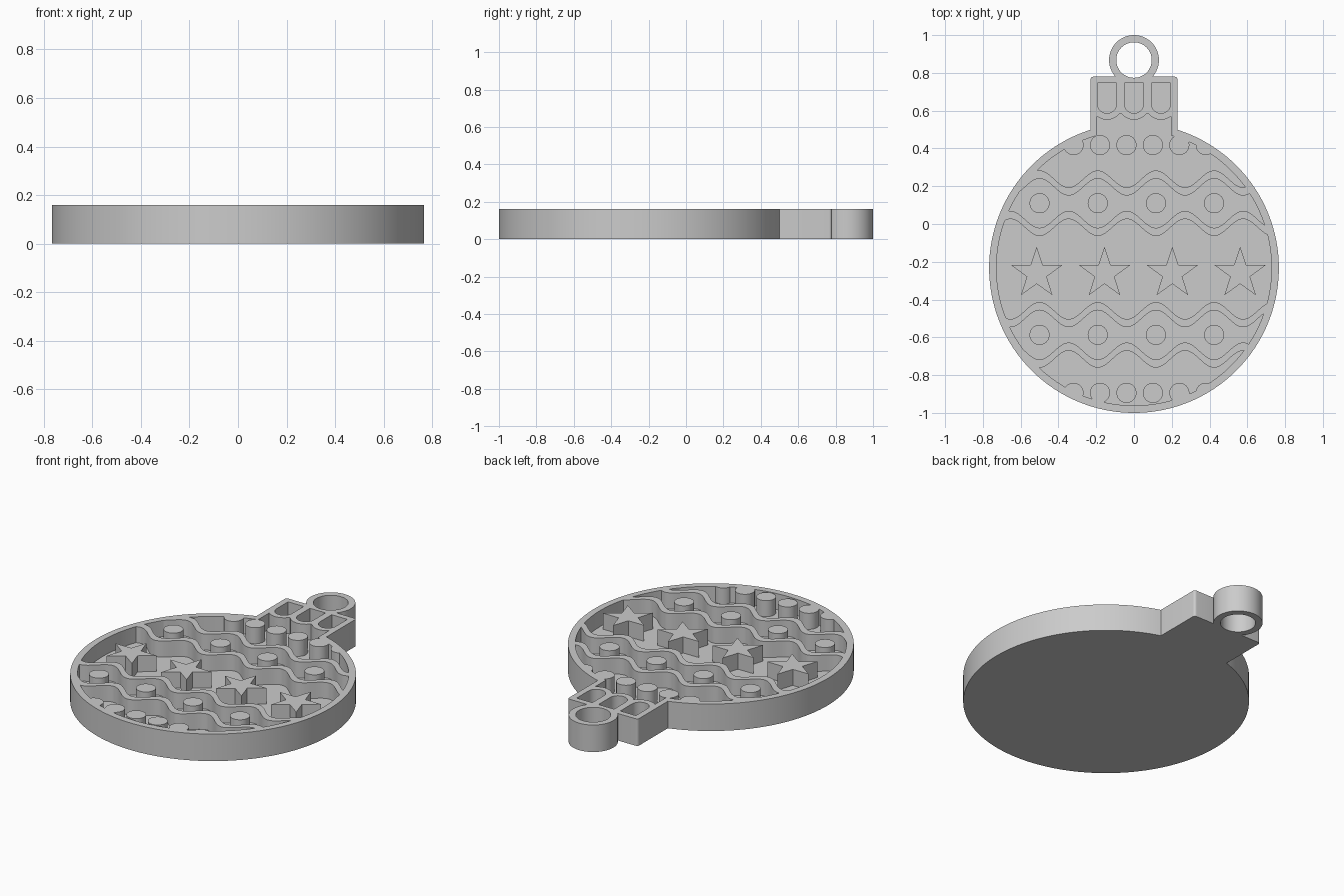
import bpy, bmesh
from math import sin, cos, pi, acos, asin, sqrt, radians

cube = bpy.data.objects.get("Cube")
if cube:
    bpy.data.objects.remove(cube, do_unlink=True)

TOP, FLOOR = 0.16, 0.065        # full height and recessed floor
CY, R_OUT, R_IN = -0.233, 0.767, 0.728
NECK, NECK_IN, NECK_TOP = 0.23, 0.196, 0.78
LOOP_Y, LOOP_R, LOOP_HOLE = 0.868, 0.132, 0.094


def arc(x, y, r, a0, a1, n):
    return [(x + r * cos(a0 + (a1 - a0) * i / n),
             y + r * sin(a0 + (a1 - a0) * i / n)) for i in range(n + 1)]


def circle(x, y, r, n=40):
    return arc(x, y, r, 0, 2 * pi, n)[:-1]


def prism(bm, pts, z0, z1):
    face = bm.faces.new([bm.verts.new((x, y, z0)) for x, y in pts])
    ext = bmesh.ops.extrude_face_region(bm, geom=[face], use_keep_orig=True)
    verts = [g for g in ext["geom"] if isinstance(g, bmesh.types.BMVert)]
    bmesh.ops.translate(bm, verts=verts, vec=(0, 0, z1 - z0))


def make_object(name, bm):
    bmesh.ops.recalc_face_normals(bm, faces=bm.faces[:])
    mesh = bpy.data.meshes.new(name)
    bm.to_mesh(mesh)
    bm.free()
    obj = bpy.data.objects.new(name, mesh)
    bpy.context.scene.collection.objects.link(obj)
    return obj


def subtract(obj, cutter):
    cutter.hide_render = True
    mod = obj.modifiers.new("cut", 'BOOLEAN')
    mod.operation, mod.solver, mod.object = 'DIFFERENCE', 'EXACT', cutter
    graph = bpy.context.evaluated_depsgraph_get()
    mesh = bpy.data.meshes.new_from_object(obj.evaluated_get(graph))
    obj.modifiers.clear()
    obj.data = mesh
    bpy.data.objects.remove(cutter, do_unlink=True)


# Solid outline: round bauble, neck and hanging loop
body = bmesh.new()
a = acos(NECK / R_OUT)
b = asin((LOOP_Y - NECK_TOP) / LOOP_R)
c = 0.015
outline = arc(0, CY, R_OUT, pi - a, 2 * pi + a, 144)
outline += arc(NECK - c, NECK_TOP - c, c, 0, pi / 2, 5)
outline += arc(0, LOOP_Y, LOOP_R, -b, pi + b, 56)
outline += arc(c - NECK, NECK_TOP - c, c, pi / 2, pi, 5)
prism(body, outline, 0, TOP)
ornament = make_object("bauble_ornament", body)

# Recess inside the rim, closed by a scalloped edge under the cap
recess = bmesh.new()
a = acos(NECK_IN / R_IN)
shape = arc(0, CY, R_IN, pi - a, 2 * pi + a, 144)
STEP, U_Y, SCALLOP = 0.143, 0.637, 0.085
for i in range(41):
    x = NECK_IN * (1 - i / 20)
    dx = x - STEP * max(-1, min(1, round(x / STEP)))
    shape.append((x, U_Y - sqrt(SCALLOP ** 2 - dx ** 2)))
prism(recess, shape, FLOOR, TOP + 0.1)

# Three round-bottomed slots in the cap, and the loop hole
for x in (-STEP, 0, STEP):
    slot = arc(x, U_Y, 0.051, pi, 2 * pi, 20)
    prism(recess, slot + [(x + 0.051, 0.746), (x - 0.051, 0.746)],
          FLOOR, TOP + 0.1)
prism(recess, circle(0, LOOP_Y, LOOP_HOLE, 56), -0.1, TOP + 0.1)
recess = make_object("recess_cutter", recess)

# Raised decorations, left standing in the recess
decor = bmesh.new()
low, high = FLOOR - 0.05, TOP + 0.2
DOT, PERIOD, PEAK = 0.053, 0.308, -0.192

# Dot rows near the top and bottom
for y in (0.418, -0.894):
    for i in range(6):
        prism(decor, circle(-0.32 + 0.14 * i, y, DOT), low, high)

# Dots framed by pairs of wavy bands
for y in (0.11, -0.587):
    for i in range(4):
        prism(decor, circle(PEAK + PERIOD * (i - 1), y, DOT), low, high)
    for side in (1, -1):
        xs = [-0.85 + 1.7 * i / 150 for i in range(151)]
        mid = [y + side * (0.107 + 0.045 * cos(2 * pi * (x - PEAK) / PERIOD))
               for x in xs]
        edge = [(x, m + 0.0215) for x, m in zip(xs, mid)]
        edge += [(x, m - 0.0215) for x, m in reversed(list(zip(xs, mid)))]
        prism(decor, edge, low, high)

# Row of five-pointed stars
for i in range(4):
    star = []
    for k in range(10):
        r = 0.055 if k % 2 else 0.142
        t = radians(90 + 36 * k)
        star.append((-0.515 + 0.359 * i + r * cos(t), -0.262 + r * sin(t)))
    prism(decor, star, low, high)
decor = make_object("decoration_cutter", decor)

subtract(recess, decor)
subtract(ornament, recess)

# Single grey colour
grey = bpy.data.materials.new("plain_grey")
grey.use_nodes = True
colour = (0.6, 0.6, 0.6, 1)
grey.diffuse_color = colour
grey.node_tree.nodes["Principled BSDF"].inputs["Base Color"].default_value = colour
ornament.data.materials.clear()
ornament.data.materials.append(grey)

bpy.ops.object.select_all(action='DESELECT')
ornament.select_set(True)
bpy.context.view_layer.objects.active = ornament
bpy.ops.object.shade_smooth_by_angle(angle=radians(30))
